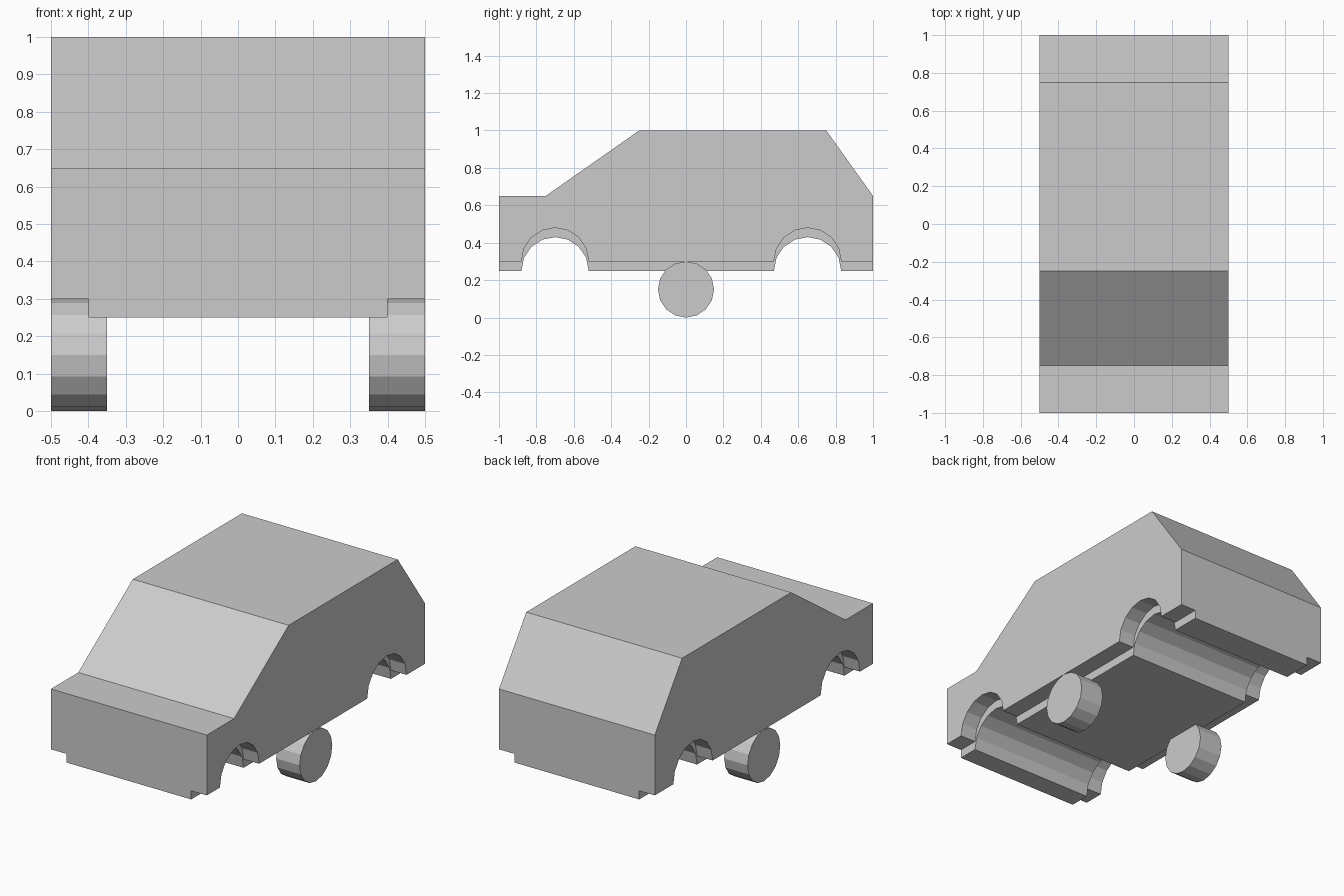
import bpy, bmesh
from math import sin, cos, pi
from mathutils import Matrix

if "Cube" in bpy.data.objects:
    bpy.data.objects.remove(bpy.data.objects["Cube"])


def finish(bm, name):
    bmesh.ops.recalc_face_normals(bm, faces=bm.faces)
    mesh = bpy.data.meshes.new(name)
    bm.to_mesh(mesh)
    bm.free()
    obj = bpy.data.objects.new(name, mesh)
    bpy.context.collection.objects.link(obj)
    return obj


def side_profile(bottom):
    # roof line, front to back, then underside with two wheel arches, back to front
    pts = [(-1, .3), (-1, .65), (-.75, .65), (-.25, 1), (.75, 1), (1, .65), (1, .3)]
    pts.append((1, bottom))
    for centre in (.65, -.7):
        pts += [(centre + .18 * cos(k * pi / 8), bottom + .18 * sin(k * pi / 8))
                for k in range(9)]
    pts.append((-1, bottom))
    return pts


# car body: side sections end at z 0.30, the floor between them drops to 0.25
bm = bmesh.new()
sections = [(-.5, .3), (-.4, .3), (-.4, .25), (.4, .25), (.4, .3), (.5, .3)]
rings = [[bm.verts.new((x, y, z)) for y, z in side_profile(b)] for x, b in sections]
for a, b in zip(rings, rings[1:]):
    for i in range(len(a)):
        bm.faces.new((a[i - 1], a[i], b[i], b[i - 1]))
bm.faces.new(rings[0])
bm.faces.new(rings[-1])
bmesh.ops.remove_doubles(bm, verts=bm.verts, dist=1e-4)
bmesh.ops.recalc_face_normals(bm, faces=bm.faces)
bmesh.ops.dissolve_limit(bm, angle_limit=.01, verts=bm.verts, edges=bm.edges)
finish(bm, "car_body")

# wheels: a pair of 16-sided discs at mid length
for side, label in ((-1, "left"), (1, "right")):
    bm = bmesh.new()
    bmesh.ops.create_cone(bm, cap_ends=True, segments=16, radius1=.15, radius2=.15,
                          depth=.15, matrix=Matrix.Rotation(pi / 2, 4, 'Y'))
    finish(bm, label + "_wheel").location = (side * .425, 0, .15)
